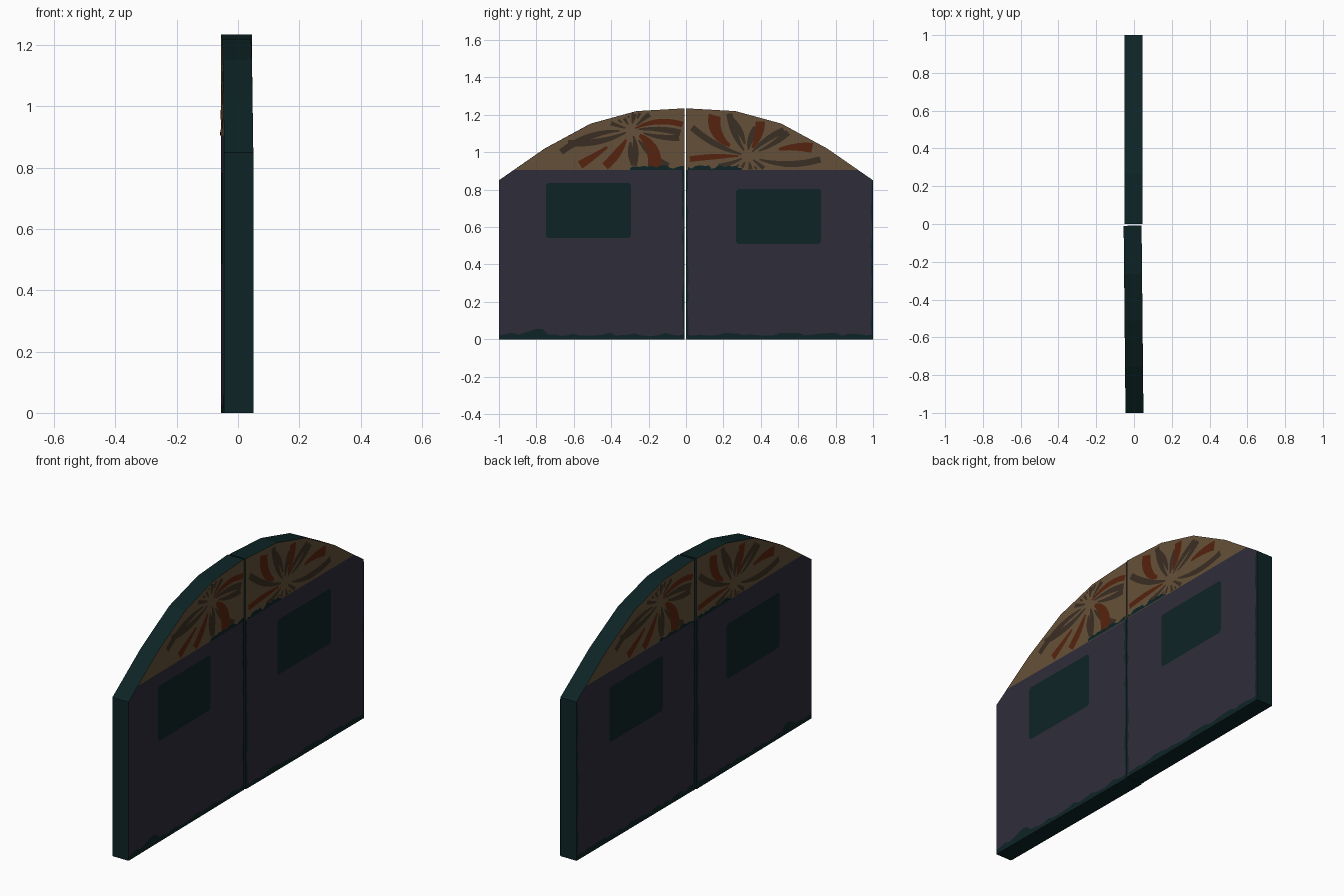
import bpy, bmesh, math, random
from mathutils import Vector

if "Cube" in bpy.data.objects:
    bpy.data.objects.remove(bpy.data.objects["Cube"])

random.seed(4)


def material(name, r, g, b):
    m = bpy.data.materials.new(name)
    lin = [((c / 255 + 0.055) / 1.055) ** 2.4 for c in (r, g, b)]
    m.diffuse_color = (*lin, 1)
    m.use_nodes = True
    m.node_tree.nodes["Principled BSDF"].inputs["Base Color"].default_value = m.diffuse_color
    return m


TEAL = material("dark teal", 13, 36, 37)
SLATE = material("slate purple", 46, 44, 58)
TAN = material("tan", 100, 80, 56)
RUST = material("rust", 86, 34, 14)
BROWN = material("dark brown", 58, 46, 35)

HALF = 0.0475          # half thickness of a door leaf
SPLIT = 0.905          # height where the painted arch begins
ARCH = [(0, 1.235), (0.265, 1.22), (0.51, 1.153), (0.755, 1.02), (1, 0.85)]


def arch_height(y):
    for (y0, z0), (y1, z1) in zip(ARCH, ARCH[1:]):
        if y0 <= abs(y) <= y1:
            return z0 + (z1 - z0) * (abs(y) - y0) / (y1 - y0)
    return 0


def add_object(name, bm, mats, leaf):
    me = bpy.data.meshes.new(name)
    bm.to_mesh(me)
    bm.free()
    for m in mats:
        me.materials.append(m)
    ob = bpy.data.objects.new(name, me)
    bpy.context.collection.objects.link(ob)
    ob.location.x = -0.0025
    if leaf < 0:       # this leaf stands very slightly ajar
        ob.rotation_euler.z = 0.01
        ob.location.x = -0.0075


def door_leaf(name, s):
    inner = 0.009 if s < 0 else 0.0
    pts = [(inner, 0), (inner, ARCH[0][1])] + ARCH[1:] + [(1, 0)]
    bm = bmesh.new()
    base = bm.faces.new([bm.verts.new((-HALF, s * y, z)) for y, z in pts])
    ext = bmesh.ops.extrude_face_region(bm, geom=[base])
    moved = [v for v in ext["geom"] if isinstance(v, bmesh.types.BMVert)]
    bmesh.ops.translate(bm, verts=moved, vec=(2 * HALF, 0, 0))
    bmesh.ops.bisect_plane(bm, geom=bm.verts[:] + bm.edges[:] + bm.faces[:],
                           plane_co=(0, 0, SPLIT), plane_no=(0, 0, 1))
    bmesh.ops.recalc_face_normals(bm, faces=bm.faces)
    for f in bm.faces:
        if abs(f.normal.x) > 0.9:
            f.material_index = 2 if f.calc_center_median().z > SPLIT else 1
    add_object(name, bm, [TEAL, SLATE, TAN], s)


def plate(name, polys, mat, leaf, side, layer=1):
    """Paint plate from (y, z) polygons on the +x (side=1) or -x face."""
    bm = bmesh.new()
    x = side * (HALF + 0.0012 * layer)
    for poly in polys:
        bm.faces.new([bm.verts.new((x, y, z)) for y, z in poly])
    bm.normal_update()
    for f in bm.faces:
        if f.normal.x * side < 0:
            f.normal_flip()
    add_object(name, bm, [mat], leaf)


def strip(a, b):
    return [(a[i], a[i + 1], b[i + 1], b[i]) for i in range(len(a) - 1)]


def swirl(cy, cz, angle, start, length, width, curl):
    """Petal that leaves a burst centre, bends and widens, kept on the arch."""
    heading = math.radians(angle)
    p = Vector((cy, cz)) + Vector((math.cos(heading), math.sin(heading))) * start
    a, b, n = [], [], 12
    for i in range(n + 1):
        t = i / n
        d = Vector((math.cos(heading), math.sin(heading)))
        h = width * (0.12 + 0.38 * math.sin(math.pi * min(t * 0.8, 0.5)))
        o = Vector((-d.y, d.x)) * h
        ends = [p + o, p - o]
        if any(e.y < SPLIT or e.y > arch_height(e.x) or e.x * cy < 0.012 * abs(cy) for e in ends):
            break
        a.append(tuple(ends[0]))
        b.append(tuple(ends[1]))
        p = p + d * length / n
        heading += math.radians(curl) / n
    return strip(a, b)


def rounded(cy, cz, w, h, c=0.012):
    """Rectangle with clipped corners."""
    pts = []
    for sy, sz in ((-1, -1), (1, -1), (1, 1), (-1, 1)):
        y, z = cy + sy * w / 2, cz + sz * h / 2
        pair = [(y, z - sz * c), (y - sy * c, z)]
        pts += pair if sy * sz > 0 else pair[::-1]
    # order by angle so the outline runs round once
    return sorted(pts, key=lambda q: math.atan2(q[1] - cz, q[0] - cy))


def ragged_base(leaf):
    ys = [leaf * (0.012 + 0.986 * i / 30) for i in range(31)]
    top = []
    for y in ys:
        h = 0.018 + 0.018 * random.random()
        if leaf < 0:
            h += 0.035 * math.exp(-((y + 0.8) / 0.04) ** 2)
        top.append((y, h))
    return strip([(y, 0) for y in ys], top)


def ragged_side(y, inward, zmax):
    zs = [zmax * i / 20 for i in range(21)]
    return strip([(y, z) for z in zs],
                 [(y + inward * random.uniform(0.005, 0.015), z) for z in zs])


# Burst centres and the bold rust petals (angle, start, length, width, curl)
BURST = {1: (0.33, 0.98), -1: (-0.29, 1.12)}
BOLD = {1: [(150, .11, .26, .065, -100), (60, .05, .20, .05, 40),
            (12, .17, .36, .055, -45), (180, .05, .26, .03, 8)],
        -1: [(-35, .05, .24, .07, -80), (215, .16, .42, .05, -10),
             (25, .02, .26, .03, -45), (240, .06, .2, .045, -20)]}


def fine_petals(leaf):
    """Brown petals at even angles round the burst, avoiding the rust ones."""
    out, count = [], 18
    for i in range(count):
        angle = 360 * i / count + 4
        if any(abs((angle - r[0] + 180) % 360 - 180) < 11 for r in BOLD[leaf]):
            continue
        flat = abs(math.cos(math.radians(angle)))
        out += swirl(*BURST[leaf], angle, 0.035 + 0.03 * (i % 2),
                     0.10 + 0.24 * flat, 0.034, 35 if i % 2 else -30)
    return out


# The two door leaves
door_leaf("right_door_leaf", 1)
door_leaf("left_door_leaf", -1)

for side, face in ((1, "outer"), (-1, "inner")):
    for leaf, label in ((1, "right"), (-1, "left")):
        tag = f"{face}_{label}"
        # Window panel; the left one sits a little higher
        cz = (0.657 if leaf > 0 else 0.688) + (0 if side > 0 else 0.018 if leaf > 0 else -0.053)
        cy = leaf * (0.495 if side * leaf > 0 else 0.522 if side > 0 else 0.495)
        plate(tag + "_window", [rounded(cy, cz, 0.455, 0.295)], TEAL, leaf, side)
        # Worn lower edge, meeting edge and foot of the arch
        plate(tag + "_worn_base", ragged_base(leaf), TEAL, leaf, side)
        inner = 0.0 if leaf > 0 else -0.009
        plate(tag + "_worn_meeting_edge", ragged_side(inner, leaf, SPLIT), TEAL, leaf, side, 2)
        if leaf > 0:
            plate(tag + "_worn_outer_edge", ragged_side(1, -1, 0.84), TEAL, leaf, side, 2)
        ys = [leaf * (0.012 + 0.018 * i) for i in range(17)]
        plate(tag + "_arch_foot_stain", strip([(y, SPLIT) for y in ys],
              [(y, SPLIT + 0.006 + 0.02 * random.random()) for y in ys]), TEAL, leaf, side, 3)
        # Swirling arch paint, turned half round for the inner face
        art = leaf * side
        rust = [q for r in BOLD[art] for q in swirl(*BURST[art], *r)]
        for colour, quads, mat, layer in (("brown", fine_petals(art), BROWN, 1), ("rust", rust, RUST, 2)):
            quads = [[(y * side, z) for y, z in q] for q in quads]
            plate(f"{tag}_{colour}_swirls", quads, mat, leaf, side, layer)
